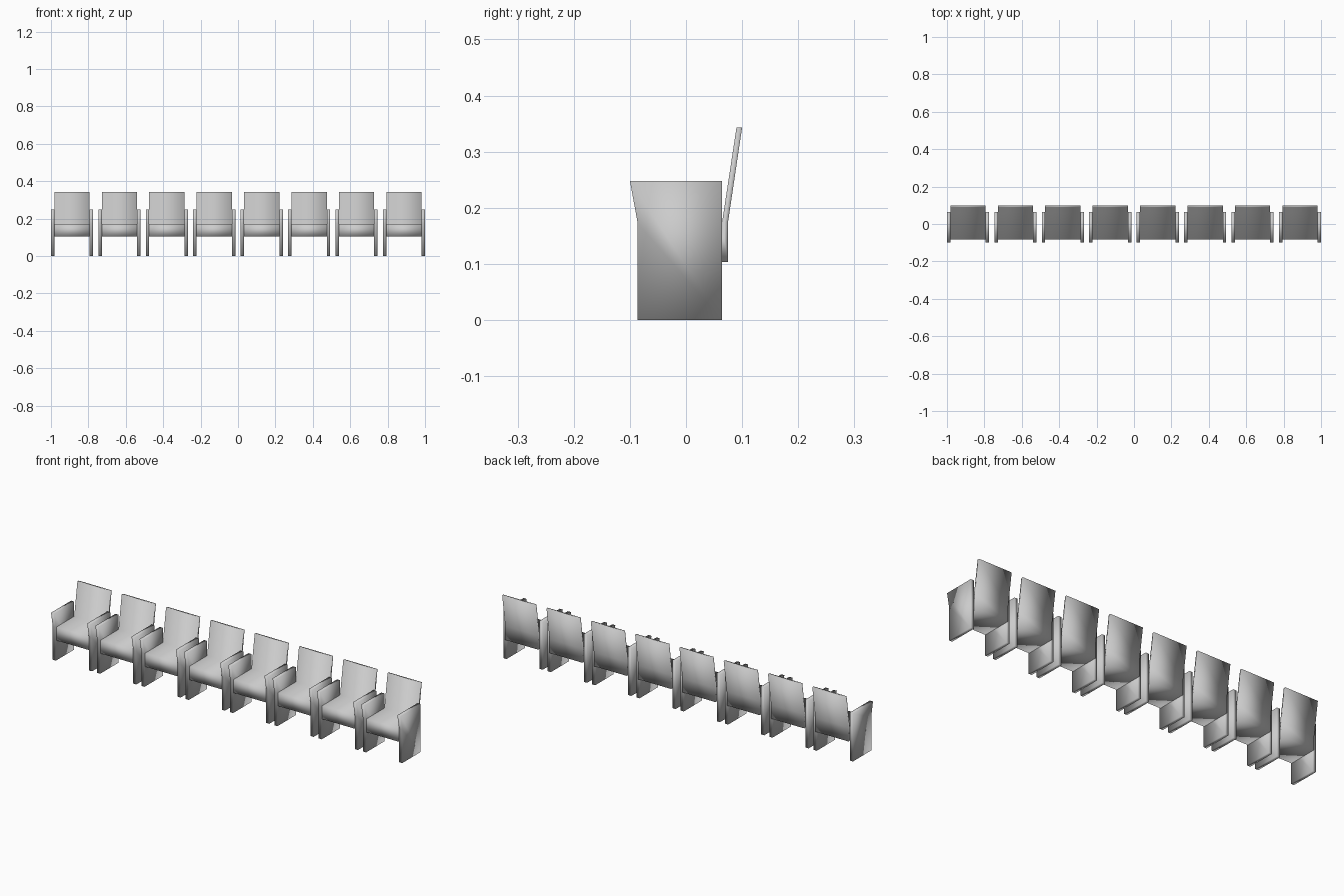
import bpy, bmesh

if "Cube" in bpy.data.objects:
    bpy.data.objects.remove(bpy.data.objects["Cube"])

COUNT = 8
WIDTH = 0.225                        # one chair, outside to outside
PITCH = (2.0 - WIDTH) / (COUNT - 1)
PANEL = 0.018                        # side panel thickness


def extrude_profile(name, profile, x0, x1):
    """Mesh made from a (y, z) outline extruded from x0 to x1, smooth shaded."""
    bm = bmesh.new()
    face = bm.faces.new([bm.verts.new((x0, y, z)) for y, z in profile])
    out = bmesh.ops.extrude_face_region(bm, geom=[face], use_keep_orig=True)
    moved = [g for g in out["geom"] if isinstance(g, bmesh.types.BMVert)]
    bmesh.ops.translate(bm, verts=moved, vec=(x1 - x0, 0, 0))
    bmesh.ops.recalc_face_normals(bm, faces=bm.faces)
    for f in bm.faces:
        f.smooth = True
    mesh = bpy.data.meshes.new(name)
    bm.to_mesh(mesh)
    bm.free()
    return mesh


def place(name, mesh, x):
    ob = bpy.data.objects.new(name, mesh)
    ob.location.x = x
    bpy.context.collection.objects.link(ob)


# Side panel: leg and armrest in one slab, flaring forward at the top
panel = extrude_profile("side_panel", [
    (-0.086, 0), (0.064, 0), (0.064, 0.248), (-0.10, 0.248), (-0.086, 0.172),
], -PANEL / 2, PANEL / 2)

# Seat block with the thin reclined backrest as one continuous body
half = WIDTH / 2 - PANEL
seat = extrude_profile("seat_and_back", [
    (-0.082, 0.103), (0.075, 0.103), (0.075, 0.175), (0.10, 0.343),
    (0.09, 0.343), (0.064, 0.172), (-0.082, 0.172),
], -half, half)

# Row of chairs
for i in range(COUNT):
    x = -1 + WIDTH / 2 + i * PITCH
    place(f"seat_and_back_{i + 1}", seat, x)
    for side, s in (("left", -1), ("right", 1)):
        place(f"{side}_panel_{i + 1}", panel, x + s * (WIDTH - PANEL) / 2)
